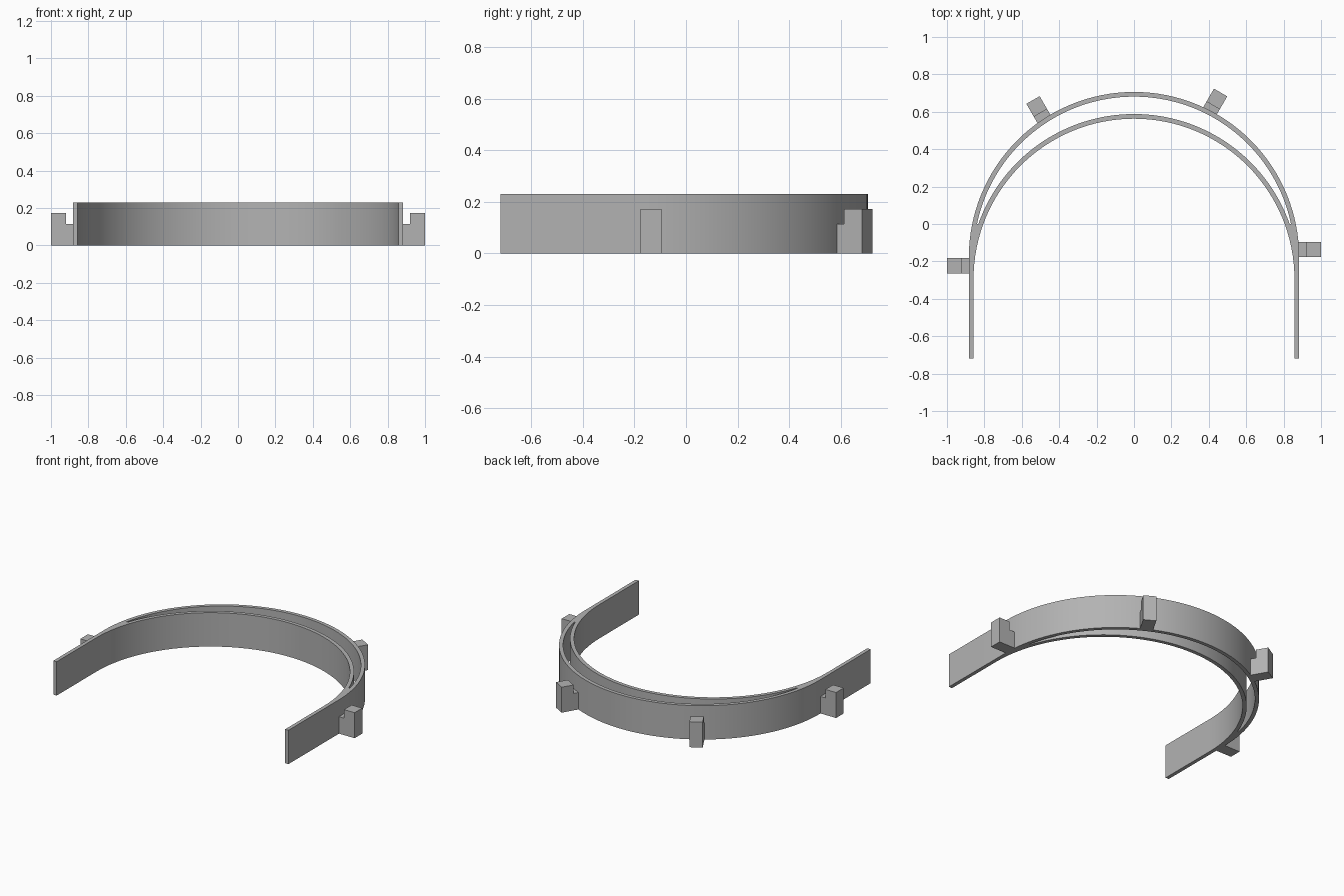
import bpy
import bmesh
from math import sin, cos, pi, radians, asin, sqrt
from mathutils import Matrix

old = bpy.data.objects.get("Cube")
if old:
    bpy.data.objects.remove(old)

grey = bpy.data.materials.new("plain grey")
grey.use_nodes = True
colour = (0.45, 0.45, 0.45, 1)
grey.diffuse_color = colour
grey.node_tree.nodes["Principled BSDF"].inputs["Base Color"].default_value = colour

HEIGHT = 0.23
R_OUT, R_IN = 0.883, 0.858      # both faces of the thin strip
BACK_Y, BROW_Y = -0.177, -0.295  # centres of the outer and inner arcs
END_Y = -0.72


def arc(radius, centre_y, start_y, steps=64):
    """Points from +x over the back to -x, starting at height start_y."""
    a = asin((start_y - centre_y) / radius)
    angles = [a + (pi - 2 * a) * i / steps for i in range(steps + 1)]
    return [(radius * cos(t), centre_y + radius * sin(t)) for t in angles]


def prism(name, loops, height, matrix=Matrix()):
    """Fill closed outlines (later ones are holes) and raise them."""
    bm = bmesh.new()
    edges = []
    for loop in loops:
        verts = [bm.verts.new((x, y, 0)) for x, y in loop]
        edges += [bm.edges.new((v, verts[i - 1])) for i, v in enumerate(verts)]
    bmesh.ops.triangle_fill(bm, edges=edges, use_beauty=True)
    top = bmesh.ops.extrude_face_region(bm, geom=bm.faces[:])["geom"]
    lifted = [g for g in top if isinstance(g, bmesh.types.BMVert)]
    bmesh.ops.translate(bm, verts=lifted, vec=(0, 0, height))
    bmesh.ops.dissolve_limit(bm, angle_limit=radians(0.1),
                             verts=bm.verts[:], edges=bm.edges[:])
    bmesh.ops.triangulate(bm, faces=[f for f in bm.faces if len(f.verts) > 4])
    bmesh.ops.transform(bm, matrix=matrix, verts=bm.verts[:])
    bmesh.ops.recalc_face_normals(bm, faces=bm.faces[:])
    mesh = bpy.data.meshes.new(name)
    bm.to_mesh(mesh)
    bm.free()
    mesh.materials.append(grey)
    obj = bpy.data.objects.new(name, mesh)
    bpy.context.collection.objects.link(obj)
    return obj


# Headband: U-shaped strip with straight arms and a crescent gap at the back
outline = [(R_OUT, END_Y)] + arc(R_OUT, BACK_Y, BACK_Y) + [(-R_OUT, END_Y)]
outline += [(-R_IN, END_Y)] + arc(R_IN, BROW_Y, BROW_Y)[::-1] + [(R_IN, END_Y)]
gap = arc(R_IN, BACK_Y, 0) + arc(R_OUT, BROW_Y, 0)[::-1]
band = prism("headband", [outline, gap], HEIGHT)
bpy.context.view_layer.objects.active = band
band.select_set(True)
bpy.ops.object.shade_smooth_by_angle(angle=radians(30))

# Hooks: L-shaped profile (distance from outer face, height), swept sideways
WIDTH = 0.082
profile = [(0, 0), (0, 0.173), (-0.08, 0.173), (-0.08, 0.115),
           (-0.13, 0.115), (-0.13, 0)]
hooks = {
    "left_side_hook": (1.0, -0.136, 0),
    "left_back_hook": (0.463, 0.703, 60),
    "right_back_hook": (-0.54, 0.663, 120),
    "right_side_hook": (-1.0, -0.223, 180),
}
for name, (x, y, angle) in hooks.items():
    place = (Matrix.Translation((x, y, 0))
             @ Matrix.Rotation(radians(angle), 4, 'Z')
             @ Matrix.Translation((0, WIDTH / 2, 0))
             @ Matrix.Rotation(pi / 2, 4, 'X'))
    prism(name, [profile], WIDTH, place)
